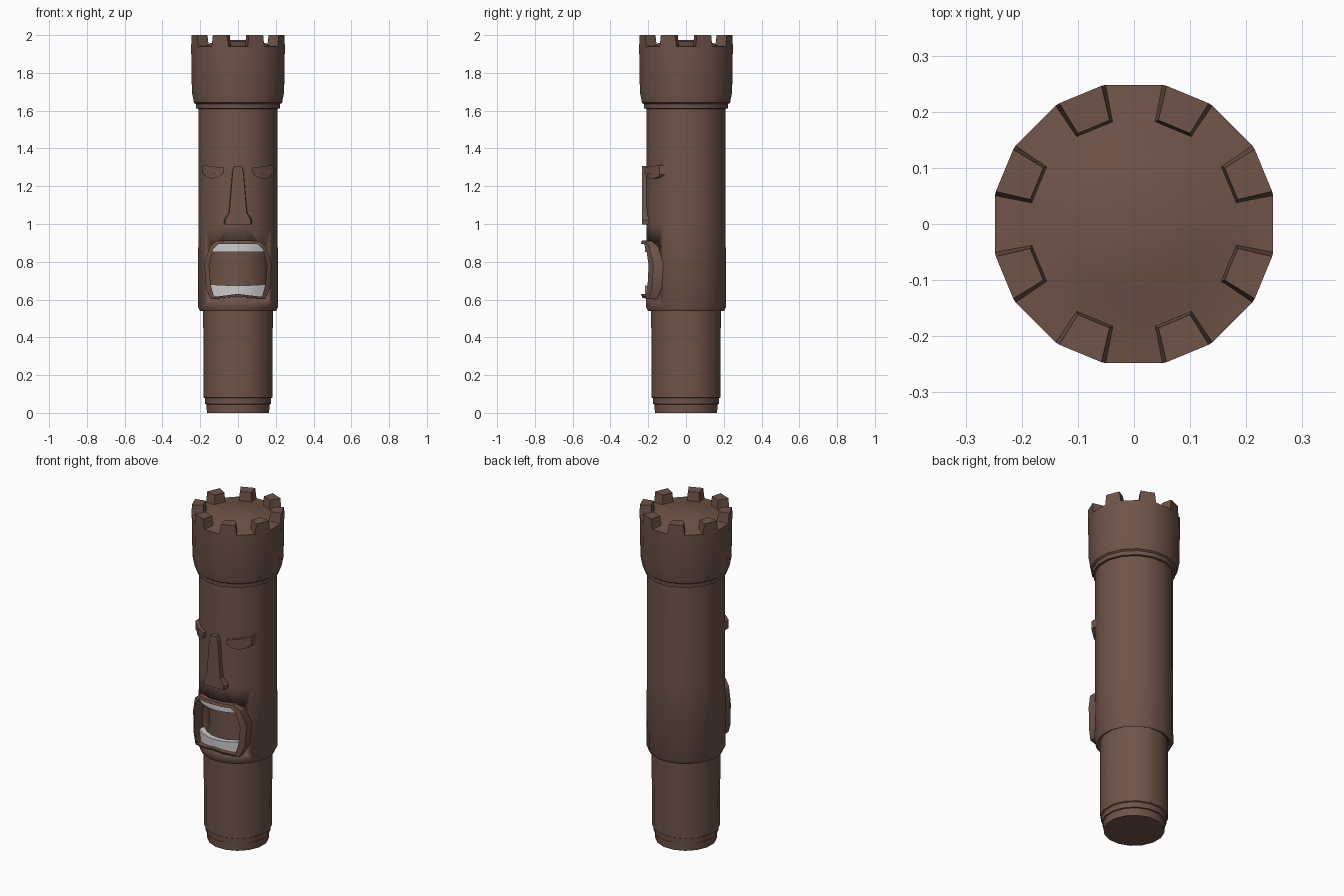
import bpy, math

if "Cube" in bpy.data.objects:
    bpy.data.objects.remove(bpy.data.objects["Cube"])

N = 16
OFFSET = math.radians(11.25)


def material(name, rgb):
    m = bpy.data.materials.new(name)
    m.diffuse_color = (*rgb, 1)
    m.use_nodes = True
    m.node_tree.nodes["Principled BSDF"].inputs["Base Color"].default_value = m.diffuse_color
    return m


WOOD = material("wood", (0.16, 0.088, 0.067))
WHITE = material("tooth_white", (0.62, 0.62, 0.6))


def make(name, verts, faces, mat, smooth=30):
    me = bpy.data.meshes.new(name)
    me.from_pydata(verts, [], faces)
    ob = bpy.data.objects.new(name, me)
    bpy.context.collection.objects.link(ob)
    me.materials.append(mat)
    bpy.ops.object.select_all(action='DESELECT')
    ob.select_set(True)
    bpy.context.view_layer.objects.active = ob
    bpy.ops.object.mode_set(mode='EDIT')
    bpy.ops.mesh.select_all(action='SELECT')
    bpy.ops.mesh.normals_make_consistent(inside=False)
    bpy.ops.object.mode_set(mode='OBJECT')
    if smooth:
        bpy.ops.object.shade_smooth_by_angle(angle=math.radians(smooth))
    return ob


def wrap(x, z, r):
    """Point on the front of a cylinder of radius r around z."""
    return (x, -math.sqrt(max(r * r - x * x, 0)), z)


def polar(r, a, z):
    return (r * math.cos(a), r * math.sin(a), z)


def bridge(a, b, n):
    return [(a + i, a + (i + 1) % n, b + (i + 1) % n, b + i) for i in range(n)]


def lathe(name, profile):
    verts = [polar(r, OFFSET + i * math.tau / N, z) for r, z in profile for i in range(N)]
    faces = []
    for k in range(len(profile) - 1):
        faces += bridge(k * N, (k + 1) * N, N)
    last = (len(profile) - 1) * N
    faces += [tuple(range(N)), tuple(range(last, last + N))]
    return make(name, verts, faces, WOOD)


def strip(name, columns, r0, r1, mat):
    """Curved slab from (x, low z, high z) columns between two radii."""
    verts, faces = [], []
    for x, lo, hi in columns:
        verts += [wrap(x, lo, r1), wrap(x, hi, r1), wrap(x, hi, r0), wrap(x, lo, r0)]
    for c in range(len(columns) - 1):
        faces += bridge(c * 4, c * 4 + 4, 4)
    e = len(verts) - 4
    faces += [(0, 1, 2, 3), (e, e + 1, e + 2, e + 3)]
    return make(name, verts, faces, mat)


def mirrored(half):
    """Columns for x >= 0 (first at x = 0) mirrored to the full width."""
    return [(-x, *r) for x, *r in reversed(half[1:])] + half


# Turned pole: stepped foot, post, face trunk, collar, crown and domed top
pole = lathe("pole", [
    (0.168, 0), (0.170, 0.045), (0.177, 0.047), (0.179, 0.078), (0.186, 0.082),
    (0.188, 0.55), (0.205, 0.54), (0.216, 0.56), (0.214, 1.0), (0.214, 1.61),
    (0.226, 1.612), (0.228, 1.635), (0.238, 1.642), (0.249, 1.70), (0.253, 1.94),
    (0.19, 1.945), (0.12, 1.965), (0.04, 1.975)])

# Mouth hollow
cutter = strip("mouth_cutter", mirrored([
    (0, 0.625, 0.897), (0.055, 0.618, 0.897), (0.11, 0.61, 0.897),
    (0.138, 0.625, 0.865), (0.153, 0.70, 0.81)]), 0.16, 0.4, WOOD)
mod = pole.modifiers.new("mouth", 'BOOLEAN')
mod.operation, mod.solver, mod.object = 'DIFFERENCE', 'EXACT', cutter
bpy.context.view_layer.objects.active = pole
bpy.ops.object.modifier_apply(modifier="mouth")
bpy.data.objects.remove(cutter)

# Battlement blocks on every other side of the crown
for i in range(8):
    a0 = OFFSET + i * math.tau / 8
    a1 = a0 + math.tau / 16
    d = 0.035
    verts = []
    for z, s, ri in ((1.93, 0, 0.185), (2.0, d, 0.19)):
        verts += [polar(0.253, a0 + s, z), polar(0.253, a1 - s, z),
                  polar(ri, a1 - s, z), polar(ri, a0 + s, z)]
    make(f"crown_block_{i}", verts, bridge(0, 4, 4) + [(0, 1, 2, 3), (4, 5, 6, 7)], WOOD, 0)

# Lips: ring wrapped round the trunk
outer = [(0.055, 0.912), (0.115, 0.91), (0.15, 0.88), (0.178, 0.79), (0.17, 0.66),
         (0.145, 0.602), (0.06, 0.61)]
inner = [(0.055, 0.895), (0.105, 0.895), (0.133, 0.865), (0.153, 0.78), (0.145, 0.68),
         (0.128, 0.614), (0.055, 0.623)]


def ring(half, top, bottom):
    return [(0, top)] + half + [(0, bottom)] + [(-x, z) for x, z in reversed(half)]


o, n = ring(outer, 0.912, 0.617), ring(inner, 0.895, 0.63)
K = len(o)
verts = [wrap(x, z, r + 0.08 * abs(x)) for pts, r in ((o, 0.195), (o, 0.234), (n, 0.238), (n, 0.18))
         for x, z in pts]
make("lips", verts, [f for k in range(4) for f in bridge(k * K, (k + 1) % 4 * K, K)], WOOD)

# Teeth
strip("upper_teeth", mirrored([(0, 0.852, 0.9), (0.05, 0.852, 0.9), (0.10, 0.852, 0.9),
                               (0.138, 0.852, 0.87)]), 0.185, 0.216, WHITE)
strip("lower_teeth", mirrored([(0, 0.615, 0.675), (0.05, 0.61, 0.675), (0.10, 0.605, 0.677),
                               (0.143, 0.61, 0.68)]), 0.185, 0.216, WHITE)

# Nose: flared wedge with a narrower front
half = [(0.022, 1.308), (0.032, 1.28), (0.052, 1.06), (0.078, 1.02), (0.075, 0.998)]
outline = half + [(-x, z) for x, z in reversed(half)]
verts = [(x, -0.18, z) for x, z in outline] + [(x * 0.88, -0.234, z) for x, z in outline]
K = len(outline)
make("nose", verts, bridge(0, K, K) + [tuple(range(K)), tuple(range(K, 2 * K))], WOOD, 0)

# Eyes: heavy lid over a bulging lower half
for s, side in ((1, "right"), (-1, "left")):
    strip(f"{side}_eyelid", [(s * x, a, b) for x, a, b in (
        (0.078, 1.268, 1.298), (0.13, 1.266, 1.304), (0.187, 1.262, 1.312))], 0.19, 0.233, WOOD)
    strip(f"{side}_eye", [(s * x, a, b) for x, a, b in (
        (0.084, 1.262, 1.28), (0.105, 1.246, 1.28), (0.135, 1.24, 1.28),
        (0.165, 1.246, 1.28), (0.181, 1.262, 1.28))], 0.19, 0.226, WOOD)
